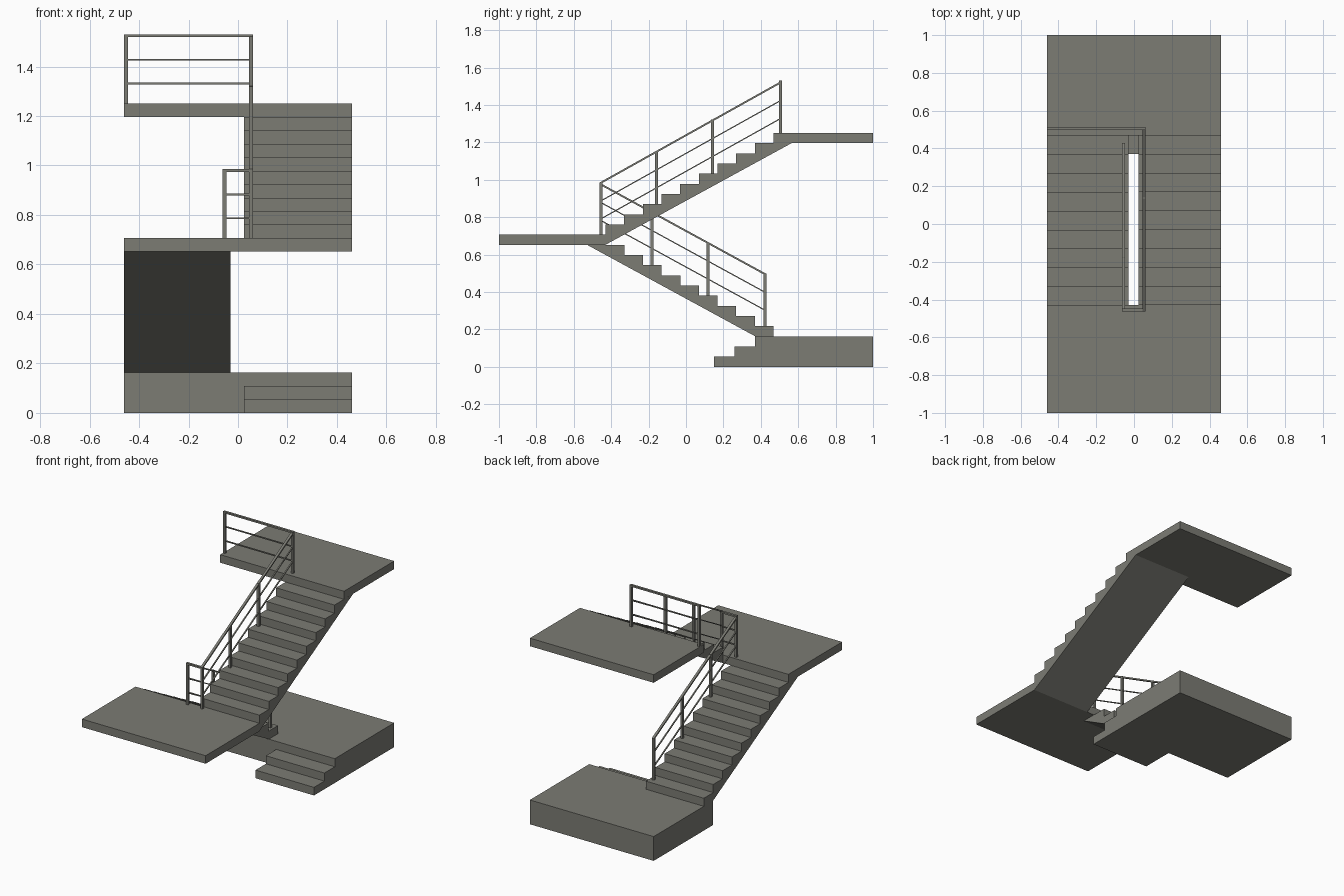
import bpy, bmesh

if "Cube" in bpy.data.objects:
    bpy.data.objects.remove(bpy.data.objects["Cube"])

mat = bpy.data.materials.new("warm_grey")
mat.diffuse_color = (0.2, 0.2, 0.175, 1)
mat.use_nodes = True
mat.node_tree.nodes["Principled BSDF"].inputs["Base Color"].default_value = mat.diffuse_color


def prism(name, profile, x0, x1):
    """Extrude a (y, z) outline from x0 to x1."""
    bm = bmesh.new()
    face = bm.faces.new([bm.verts.new((x0, y, z)) for y, z in profile])
    ext = bmesh.ops.extrude_face_region(bm, geom=[face])
    verts = [v for v in ext["geom"] if isinstance(v, bmesh.types.BMVert)]
    bmesh.ops.translate(bm, vec=(x1 - x0, 0, 0), verts=verts)
    bmesh.ops.recalc_face_normals(bm, faces=bm.faces[:])
    me = bpy.data.meshes.new(name)
    bm.to_mesh(me)
    bm.free()
    me.materials.append(mat)
    ob = bpy.data.objects.new(name, me)
    bpy.context.collection.objects.link(ob)
    return ob


def box(name, x0, x1, y0, y1, z0, z1):
    return prism(name, [(y0, z0), (y1, z0), (y1, z1), (y0, z1)], x0, x1)


W = 0.46            # half width
RISE = 1.25 / 23    # step height
RUN = 0.0997        # step depth
Z1, Z2, Z3 = 3 * RISE, 13 * RISE, 23 * RISE   # landing heights
SLAB = 0.054
YF, YB = -0.43, 0.468   # first and last risers of the flights

# landings
box("middle_landing", -W, W, -1, YF, Z2 - SLAB, Z2)
box("top_landing", -W, W, YB, 1, Z3 - SLAB, Z3)
box("base_landing", -W, W, 0.37, 1, 0, Z1)

# entry steps in front of the base
prism("entry_steps", [(0.15, 0), (0.15, RISE), (0.26, RISE), (0.26, 2 * RISE),
                      (0.37, 2 * RISE), (0.37, 0)], 0.025, W)


def flight(name, y, direction, z, under, x0, x1):
    pts = []
    for i in range(9):
        pts += [(y + direction * RUN * i, z + RISE * i),
                (y + direction * RUN * i, z + RISE * (i + 1))]
    pts.append((y + direction * RUN * 9, z + RISE * 9))
    prism(name, pts + under, x0, x1)


flight("lower_flight", YB, -1, Z1,
       [(YF, Z2 - SLAB), (-0.53, Z2 - SLAB), (0.37, Z1)], -W, -0.03)
flight("upper_flight", YF, 1, Z2,
       [(0.565, Z3 - SLAB), (YF, Z2 - SLAB)], 0.025, W)

# railings
P = 0.008                       # half post width
XL, XR, XE = -0.055, 0.052, -0.452
YM, YT, YL = -0.455, 0.505, 0.422
HM, HT, HL = 0.985, 1.53, 0.497   # rail tops at the corners
RAILS = [("top", 0, 0.011, P), ("middle", 0.099, 0.007, 0.004),
         ("lower", 0.195, 0.007, 0.004)]


def post(name, x, y, z0, z1):
    box(name, x - P, x + P, y - P, y + P, z0, z1 - 0.003)


def slope_rails(name, x, ya, za, yb, zb):
    for part, drop, t, w in RAILS:
        a, b = za - drop, zb - drop
        prism(f"{name}_{part}_rail", [(ya, a - t), (yb, b - t), (yb, b), (ya, a)],
              x - w, x + w)


def level_rails(name, xa, xb, y, z):
    for part, drop, t, w in RAILS:
        box(f"{name}_{part}_rail", xa, xb, y - w, y + w, z - drop - t, z - drop)


slope_rails("lower_flight", XL, YM - P, HM, YL + P, HL)
slope_rails("upper_flight", XR, YM - P, HM, YT + P, HT)
level_rails("middle_landing", XL - P, XR + P, YM, HM)
level_rails("top_landing", XE - P, XR + P, YT, HT)

# posts stand on the step below them
for i, (y, step) in enumerate([(YL, 4), (0.118, 7), (-0.183, 10), (YM, 13)]):
    post(f"lower_post_{i}", XL, y, step * RISE, HL + (YL - y) * (HM - HL) / (YL - YM))
for i, (y, step) in enumerate([(YM, 13), (-0.157, 16), (0.143, 19), (YT, 23)]):
    post(f"upper_post_{i}", XR, y, step * RISE, HM + (y - YM) * (HT - HM) / (YT - YM))
post("top_landing_end_post", XE, YT, Z3, HT)
